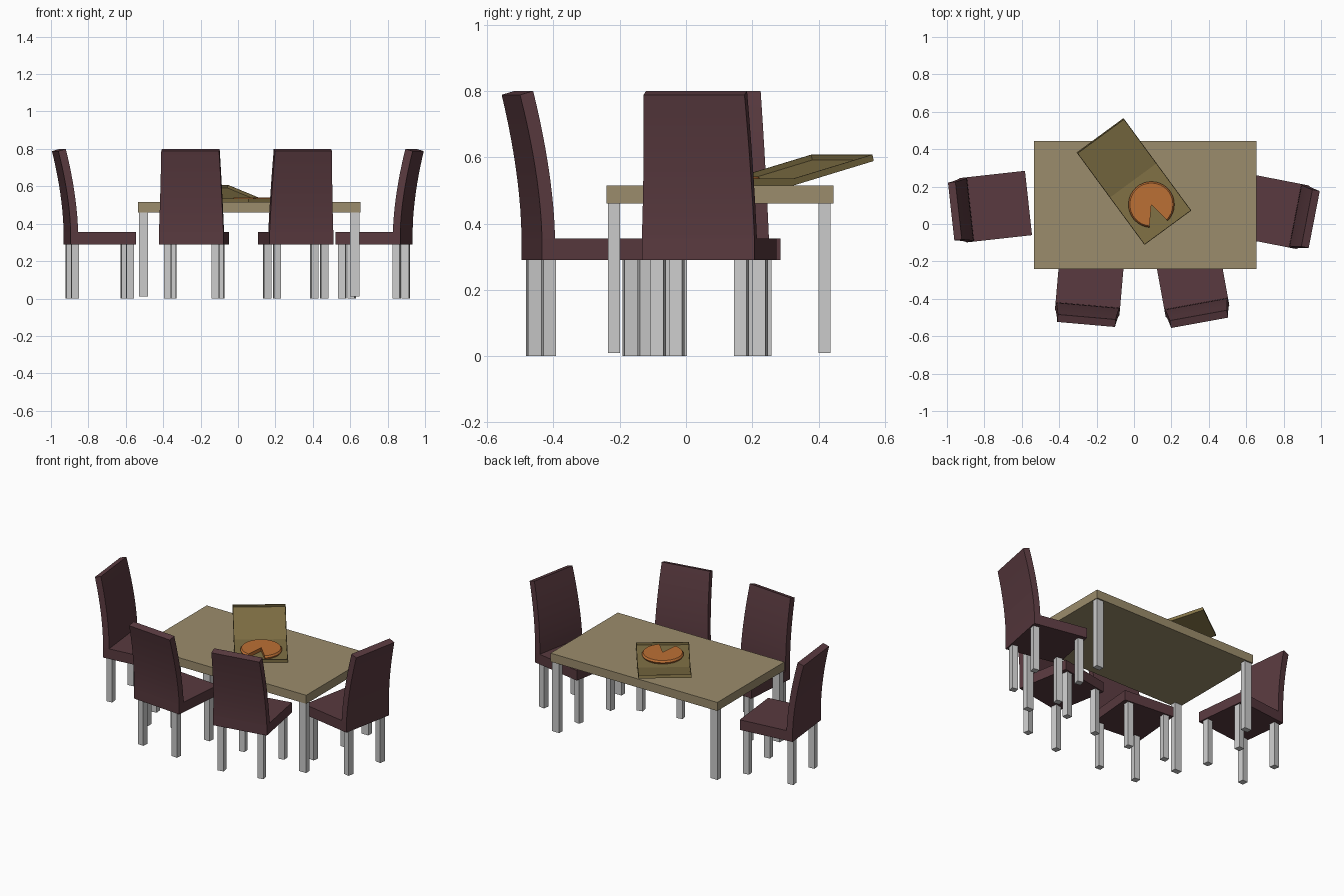
import bpy, bmesh
from math import radians, sin, cos
from mathutils import Matrix, Vector

if "Cube" in bpy.data.objects:
    bpy.data.objects.remove(bpy.data.objects["Cube"])


def material(name, rgb):
    m = bpy.data.materials.new(name)
    m.diffuse_color = (*rgb, 1)
    m.use_nodes = True
    m.node_tree.nodes["Principled BSDF"].inputs["Base Color"].default_value = m.diffuse_color
    return m


CHAIR = material("dark_upholstery", (0.10, 0.042, 0.05))
WOOD = material("table_wood", (0.33, 0.265, 0.15))
CARD = material("cardboard", (0.22, 0.165, 0.06))
CRUST = material("baked_crust", (0.50, 0.16, 0.035))


def finish(name, bm, matrix, mat=None, smooth=False):
    bmesh.ops.recalc_face_normals(bm, faces=bm.faces[:])
    me = bpy.data.meshes.new(name)
    bm.to_mesh(me)
    bm.free()
    ob = bpy.data.objects.new(name, me)
    bpy.context.collection.objects.link(ob)
    ob.matrix_world = matrix
    if mat:
        me.materials.append(mat)
    if smooth:
        bpy.ops.object.select_all(action='DESELECT')
        ob.select_set(True)
        bpy.context.view_layer.objects.active = ob
        bpy.ops.object.shade_smooth_by_angle(angle=radians(30))
    return ob


def add_box(bm, lo, hi):
    lo, hi = Vector(lo), Vector(hi)
    m = Matrix.Translation((lo + hi) / 2) @ Matrix.Diagonal((*(hi - lo), 1))
    bmesh.ops.create_cube(bm, size=1, matrix=m)


def box(name, lo, hi, matrix=Matrix(), mat=None):
    bm = bmesh.new()
    add_box(bm, lo, hi)
    return finish(name, bm, matrix, mat)


def placed(x, y, z, deg):
    return Matrix.Translation((x, y, z)) @ Matrix.Rotation(radians(deg), 4, 'Z')


# Chair facing local +y, origin under the seat centre
def chair(label, x, y, deg):
    m = placed(x, y, 0, deg)
    w, d = 0.173, 0.176
    box(label + "_seat", (-w, -d, 0.29), (w, d, 0.355), m, CHAIR)
    for sx in (-1, 1):
        for sy in (-1, 1):
            cx, cy, r = sx * 0.128, sy * 0.148, 0.0195
            box(label + "_leg", (cx - r, cy - r, 0), (cx + r, cy + r, 0.29), m)
    # Curved, tapering backrest
    bm = bmesh.new()
    rings, n = [], 10
    for i in range(n + 1):
        t = i / n
        back = -d - 0.064 * t ** 1.7
        hw = w - 0.018 * t
        zf, zb = 0.355 + 0.445 * t, 0.355 + 0.433 * t
        rings.append([bm.verts.new(p) for p in (
            (-hw, back, zb), (hw, back, zb),
            (hw, back + 0.04, zf), (-hw, back + 0.04, zf))])
    for a, b in zip(rings, rings[1:]):
        for k in range(4):
            j = (k + 1) % 4
            bm.faces.new((a[k], a[j], b[j], b[k]))
    bm.faces.new(rings[0])
    bm.faces.new(rings[-1])
    finish(label + "_backrest", bm, m, CHAIR, True)


chair("left_chair", -0.739, 0.093, -83.7)
chair("right_chair", 0.728, 0.070, 79)
chair("front_left_chair", -0.235, -0.298, -5)
chair("front_right_chair", 0.308, -0.292, 10.3)

# Table
box("table_top", (-0.535, -0.24, 0.46), (0.655, 0.445, 0.515), mat=WOOD)
for lx in (-0.53, 0.60):
    for ly in (-0.235, 0.40):
        box("table_leg", (lx, ly, 0.01), (lx + 0.05, ly + 0.036, 0.46))


# Open box: shallow trays with a wall on three sides, hinged at the back
def tray(name, length, matrix, wall_end):
    bm = bmesh.new()
    w, h, t = 0.311, 0.02, 0.004
    add_box(bm, (0, 0, 0), (w, length, t))
    add_box(bm, (0, 0, t), (t, length, h))
    add_box(bm, (w - t, 0, t), (w, length, h))
    y = length - t if wall_end else 0
    add_box(bm, (t, y, t), (w - t, y + t, h))
    finish(name, bm, matrix, CARD)


base = placed(0.056, -0.112, 0.515, 36.3)
tray("box_base", 0.314, base, False)
lid = base @ Matrix.Translation((0, 0.314, 0)) @ Matrix.Rotation(radians(13.8), 4, 'X')
tray("box_lid", 0.308, lid, True)

# Pizza with one slice missing, slanted crust edge
bm = bmesh.new()
n = 28
angles = [radians(-45 + 310 * i / n) for i in range(n + 1)]
levels = []
for r, z in ((0.117, 0.519), (0.123, 0.530), (0.115, 0.541)):
    levels.append([bm.verts.new((0, 0, z))] +
                  [bm.verts.new((r * cos(a), r * sin(a), z)) for a in angles])
for lo, hi in zip(levels, levels[1:]):
    for k in range(n + 2):
        j = (k + 1) % (n + 2)
        bm.faces.new((lo[k], lo[j], hi[j], hi[k]))
for ring in (levels[0], levels[-1]):
    for k in range(1, n + 1):
        bm.faces.new((ring[0], ring[k], ring[k + 1]))
finish("pizza", bm, Matrix.Translation((0.093, 0.104, 0)), CRUST, True)
